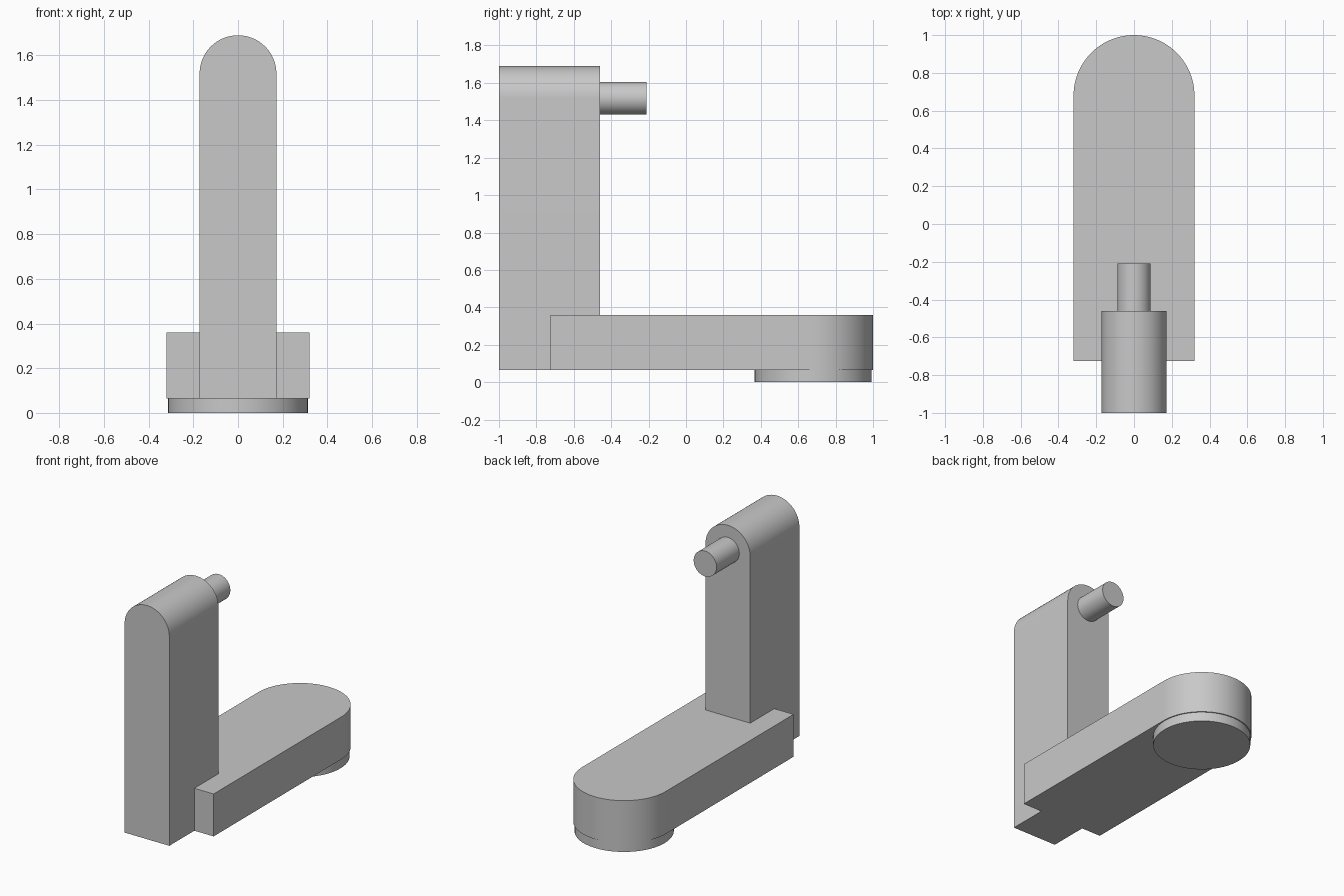
import bpy, bmesh, math
from mathutils import Matrix, Vector

cube = bpy.data.objects.get("Cube")
if cube:
    bpy.data.objects.remove(cube, do_unlink=True)

grey = bpy.data.materials.new("plain grey")
grey.use_nodes = True
colour = (0.58, 0.58, 0.58, 1)
grey.diffuse_color = colour
grey.node_tree.nodes["Principled BSDF"].inputs["Base Color"].default_value = colour

UPRIGHT = Matrix.Rotation(math.pi / 2, 4, "X")  # profile (x, y) -> (x, z), extrusion -> -y


def arc(radius, centre, start, end, steps):
    """Points on an arc around (0, centre), angles in degrees."""
    angles = [math.radians(start + (end - start) * i / steps) for i in range(steps + 1)]
    return [(radius * math.cos(a), centre + radius * math.sin(a)) for a in angles]


def extrude(name, outline, depth, matrix):
    """Solid made by extruding a closed outline along its normal."""
    bm = bmesh.new()
    face = bm.faces.new([bm.verts.new((x, y, 0)) for x, y in outline])
    new = bmesh.ops.extrude_face_region(bm, geom=[face], use_keep_orig=True)["geom"]
    bmesh.ops.translate(bm, vec=Vector((0, 0, depth)),
                        verts=[v for v in new if isinstance(v, bmesh.types.BMVert)])
    bmesh.ops.transform(bm, matrix=matrix, verts=bm.verts)
    bmesh.ops.recalc_face_normals(bm, faces=bm.faces)
    mesh = bpy.data.meshes.new(name)
    bm.to_mesh(mesh)
    bm.free()
    mesh.materials.append(grey)
    obj = bpy.data.objects.new(name, mesh)
    bpy.context.collection.objects.link(obj)
    bpy.ops.object.select_all(action="DESELECT")
    obj.select_set(True)
    bpy.context.view_layer.objects.active = obj
    bpy.ops.object.shade_smooth_by_angle(angle=math.radians(30))
    return obj


arm_half, post_half = 0.32, 0.172
arm_front, post_back = -0.725, -0.46
foot_height, pin_height = 0.065, 1.518

# Horizontal arm: rounded at the back, notched around the post at the front
arm = arc(arm_half, 1 - arm_half, 0, 180, 48) + [
    (-arm_half, arm_front), (-post_half, arm_front), (-post_half, post_back),
    (post_half, post_back), (post_half, arm_front), (arm_half, arm_front)]
extrude("horizontal_arm", arm, 0.295, Matrix.Translation((0, 0, foot_height)))

# Upright post with a rounded top
post = arc(post_half, pin_height, 0, 180, 48) + [
    (-post_half, foot_height), (post_half, foot_height)]
extrude("upright_post", post, 1 + post_back, Matrix.Translation((0, post_back, 0)) @ UPRIGHT)

# Pin sticking out behind the post
extrude("pin", arc(0.088, pin_height, 0, 360, 48)[:-1], 0.25,
        Matrix.Translation((0, post_back + 0.25, 0)) @ UPRIGHT)

# Round foot under the back end of the arm
extrude("round_foot", arc(0.313, 1 - arm_half, 0, 360, 64)[:-1], foot_height, Matrix())
